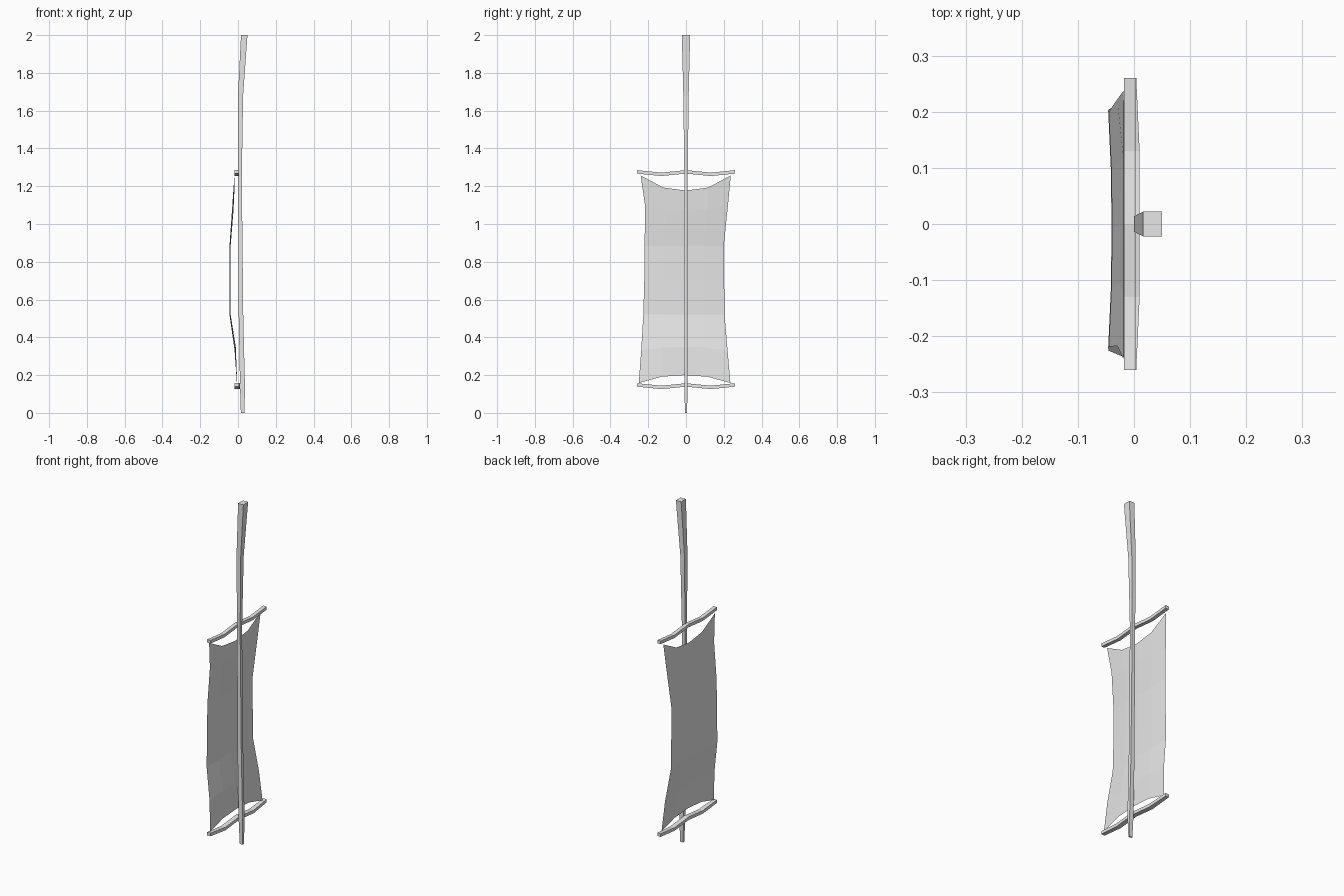
import bpy
import bmesh

old = bpy.data.objects.get("Cube")
if old:
    bpy.data.objects.remove(old, do_unlink=True)

grey = bpy.data.materials.new("plain grey")
grey.use_nodes = True
COLOR = (0.8, 0.8, 0.8, 1)
grey.diffuse_color = COLOR
grey.node_tree.nodes["Principled BSDF"].inputs["Base Color"].default_value = COLOR


def add_object(name, bm):
    mesh = bpy.data.meshes.new(name)
    bm.to_mesh(mesh)
    bm.free()
    mesh.materials.append(grey)
    obj = bpy.data.objects.new(name, mesh)
    bpy.context.collection.objects.link(obj)
    return obj


def loft(name, rings):
    """Closed four-sided beam through a list of corner rings."""
    bm = bmesh.new()
    loops = [[bm.verts.new(p) for p in ring] for ring in rings]
    for a, b in zip(loops, loops[1:]):
        for i in range(4):
            j = (i + 1) % 4
            bm.faces.new((a[i], a[j], b[j], b[i]))
    bm.faces.new(loops[0])
    bm.faces.new(loops[-1])
    bmesh.ops.recalc_face_normals(bm, faces=bm.faces)
    return add_object(name, bm)


# Bent, tapering pole: height, back x, front x, half width
pole = [(0, 0.015, 0.034, 0.005), (0.13, 0.011, 0.037, 0.009),
        (0.5, 0.004, 0.028, 0.009), (1.25, 0.0, 0.02, 0.009),
        (1.68, 0.0, 0.027, 0.014), (2, 0.016, 0.05, 0.022)]
loft("pole", [[(a, -w, z), (b, -w, z), (b, w, z), (a, w, z)]
              for z, a, b, w in pole])


# Wavy crossbars
def crossbar(name, z, bulge):
    rings = []
    for y, dz, swell in ((-0.26, 0, 0), (-0.13, -0.013, 1), (0, 0, 1),
                         (0.13, -0.013, 1), (0.26, 0, 0)):
        a, b, c, h = -0.018, 0.004 + bulge * swell, z + dz, 0.009
        rings.append([(a, y, c - h), (b, y, c - h), (b, y, c + h), (a, y, c + h)])
    loft(name, rings)


crossbar("top_crossbar", 1.276, 0)
crossbar("bottom_crossbar", 0.148, 0.006)

# Billowing cloth: height, left edge y, right edge y, x, sag of the middle
rows = [(1.257, -0.24, 0.237, -0.019, -0.08), (1.1, -0.217, 0.222, -0.03, -0.03),
        (0.884, -0.219, 0.2, -0.045, 0), (0.7, -0.221, 0.202, -0.046, 0),
        (0.52, -0.226, 0.204, -0.045, 0), (0.33, -0.237, 0.22, -0.018, 0.02),
        (0.158, -0.25, 0.235, -0.006, 0.042)]
bm = bmesh.new()
grid = []
for z, left, right, x, sag in rows:
    line = []
    for i, drop in enumerate((0, 0.8, 1, 0.8, 0)):
        y = left + (right - left) * i / 4
        fold = 0.006 * drop if abs(sag) < 0.04 else 0
        line.append(bm.verts.new((x + fold, y, z + sag * drop)))
    grid.append(line)
for a, b in zip(grid, grid[1:]):
    for i in range(4):
        bm.faces.new((a[i], b[i], b[i + 1], a[i + 1]))
add_object("cloth", bm)
